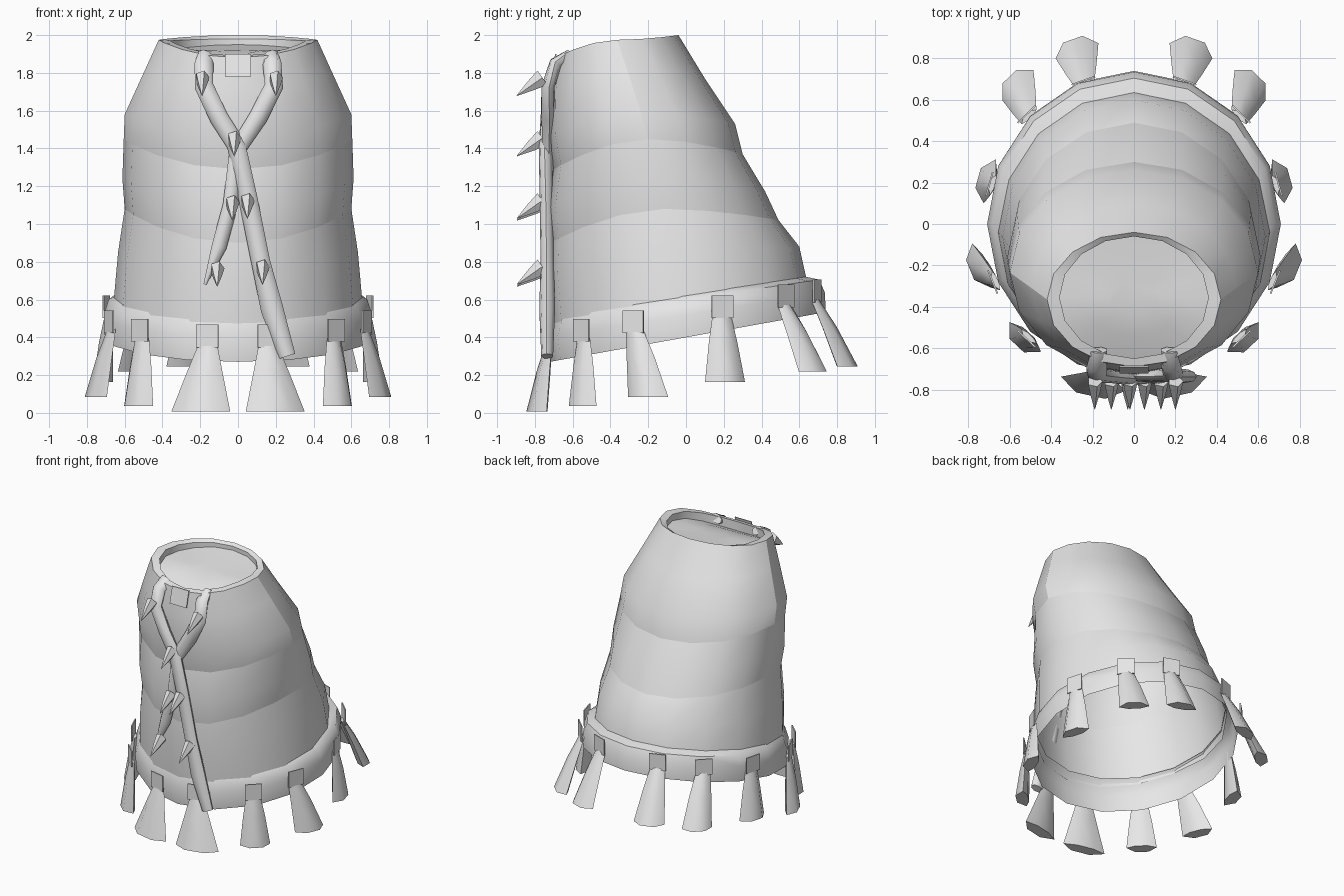
import bpy, bmesh, math
from mathutils import Vector

if "Cube" in bpy.data.objects:
    bpy.data.objects.remove(bpy.data.objects["Cube"])

grey = bpy.data.materials.new("light grey")
grey.diffuse_color = (0.8, 0.8, 0.8, 1)
grey.use_nodes = True
grey.node_tree.nodes["Principled BSDF"].inputs["Base Color"].default_value = grey.diffuse_color


def finish(name, bm, angle=None):
    bmesh.ops.recalc_face_normals(bm, faces=bm.faces)
    me = bpy.data.meshes.new(name)
    bm.to_mesh(me)
    bm.free()
    me.materials.append(grey)
    ob = bpy.data.objects.new(name, me)
    bpy.context.collection.objects.link(ob)
    if angle:
        bpy.context.view_layer.objects.active = ob
        ob.select_set(True)
        bpy.ops.object.shade_smooth_by_angle(angle=math.radians(angle))
        ob.select_set(False)
    return ob


def loft(name, rings, angle=None, start=False, end=False):
    """Skin a list of closed rings."""
    bm = bmesh.new()
    vs = [[bm.verts.new(p) for p in r] for r in rings]
    n = len(rings[0])
    for a, b in zip(vs, vs[1:]):
        for i in range(n):
            j = (i + 1) % n
            bm.faces.new((a[i], a[j], b[j], b[i]))
    if start:
        bm.faces.new(vs[0])
    if end:
        bm.faces.new(vs[-1])
    return finish(name, bm, angle)


def body_ring(yf, yb, hw, zf, zs, zb, n=16):
    """Oval whose height differs at the front, sides and back."""
    ring = []
    for i in range(n):
        a = math.tau * i / n
        c, s = math.cos(a), math.sin(a)
        z = zs + ((zb - zs) if s > 0 else (zf - zs)) * abs(s) ** 1.8
        ring.append((hw * c, (yf + yb) / 2 + (yb - yf) / 2 * s, z))
    return ring


# leaning body with soft folds and a turned-in rim
levels = [
    (-.71, .64, .66, .45, .57, .70), (-.73, .60, .635, .72, .85, .88),
    (-.72, .49, .600, .90, 1.08, 1.02), (-.735, .42, .612, 1.08, 1.24, 1.17),
    (-.70, .30, .605, 1.29, 1.45, 1.37), (-.73, .26, .60, 1.46, 1.58, 1.53),
    (-.72, .10, .495, 1.70, 1.81, 1.77), (-.69, -.04, .42, 1.88, 1.975, 2.0)]
rim = [(-.65, -.06, .36, 1.89, 1.97, 1.98)]
body = loft("body", [body_ring(*l) for l in levels + rim], 28)
# creases where the folds meet
for e in body.data.edges:
    if {v // 16 for v in e.vertices} in ({2}, {4}):
        e.use_edge_sharp = True

# shallow rounded surface closing the neck, falling to the front
neck = [(-.65, -.06, .36, 1.82, 1.92, 1.95), (-.54, -.17, .24, 1.87, 1.92, 1.935),
        (-.44, -.27, .12, 1.90, 1.92, 1.925)]
loft("neck_fill", [body_ring(*l) for l in rim + neck], 28, False, True)


# tilted band around the hem
def band_ring(rx, ry, z0, slope, shift=0):
    pts = []
    for i in range(16):
        a = math.tau * i / 16
        y = ry * math.sin(a) + shift
        pts.append((rx * math.cos(a), y, z0 + slope * y))
    return pts


loft("hem_band", [band_ring(.645, .665, .625, .15, -.03), band_ring(.685, .705, .60, .15),
                  band_ring(.71, .735, .52, .16), band_ring(.705, .73, .40, .18, .01)], 50)

# flared teeth hanging from thin square plates: x, y, flare x, flare y, half width
teeth = [(.24, .68, .04, .17, .11), (.51, .52, .06, .16, .105), (.685, .19, .025, .02, .11),
         (.67, -.275, .08, .07, .115), (.51, -.545, .025, -.01, .105),
         (.16, -.725, .04, -.06, .16)]
for sx in (-1, 1):
    for x, y, fx, fy, width in teeth:
        out = Vector((sx * x, y, 0)).normalized()
        side = Vector((-out.y, out.x, 0))
        up = Vector((0, 0, 1))
        base = Vector((sx * x, y, .53 + .17 * y))
        flare = Vector((sx * fx, fy, 0))

        def section(c, w, d):
            return [c + side * (w * u) + out * (d * v) for u, v in
                    ((-1, -.2), (-.45, .7), (.45, .7), (1, -.2), (.4, -.6), (-.4, -.6))]
        loft("tooth_plate", [[base + side * u + up * v + out * d for u, v in
                              ((-.06, -.06), (.06, -.06), (.06, .06), (-.06, .06))]
                             for d in (.010, .018)], None, True, True)
        top = base - up * .04
        loft("tooth", [section(top, .05, .02),
                       section(top - up * .15 + flare * .45, .04 + width * .35, .045),
                       section(top - up * .36 + flare, width, .065)], 50, True, True)


# crossed straps on the front
def strap(name, pts):
    rings = []
    pts = [(Vector(p[:3]), p[3]) for p in pts]
    for i, (p, w) in enumerate(pts):
        t = (pts[min(i + 1, len(pts) - 1)][0] - pts[max(i - 1, 0)][0]).normalized()
        s = t.cross(Vector((0, 1, .3))).normalized()
        o = s.cross(t).normalized()
        rings.append([p + s * (w * math.cos(a)) + o * (.7 * w * math.sin(a))
                      for a in (math.tau * k / 8 for k in range(8))])
    loft(name, rings, 45, True, True)


strap("long_strap", [(-.17, -.61, 1.89, .045), (-.18, -.69, 1.85, .05), (-.18, -.73, 1.73, .05),
                     (-.10, -.735, 1.56, .05), (-.01, -.745, 1.42, .05),
                     (.05, -.74, 1.15, .05), (.12, -.735, .80, .05),
                     (.18, -.735, .55, .06), (.26, -.735, .30, .045)])
strap("short_strap", [(.17, -.61, 1.89, .045), (.18, -.69, 1.85, .05), (.19, -.73, 1.73, .05),
                      (.11, -.73, 1.57, .05), (.0, -.73, 1.40, .045),
                      (-.04, -.73, 1.10, .04), (-.10, -.73, .88, .04), (-.175, -.73, .68, .008)])

# spikes pointing forward and down along the straps
axis = Vector((0, -.135, -.095))
n1, n2 = Vector((1, 0, 0)), axis.cross(Vector((1, 0, 0))).normalized()
for x, z in ((-.19, 1.775), (.20, 1.775), (-.02, 1.455), (-.03, 1.115), (.05, 1.125),
             (-.11, .765), (.13, .775)):
    c = Vector((x, -.76, z))
    loft("spike", [[c + axis * f + (n1 * (.8 * math.cos(a)) + n2 * math.sin(a)) * r
                    for a in (math.tau * k / 5 for k in range(5))]
                   for f, r in ((0, .048), (.45, .03), (1, .002))], 40, True, True)

# square tab below the neckline
loft("neck_tab", [[(u, y + .25 * (v - 1.78), v) for u, v in
                   ((-.07, 1.78), (.07, 1.78), (.07, 1.90), (-.07, 1.90))]
                  for y in (-.715, -.722)], None, True, True)
